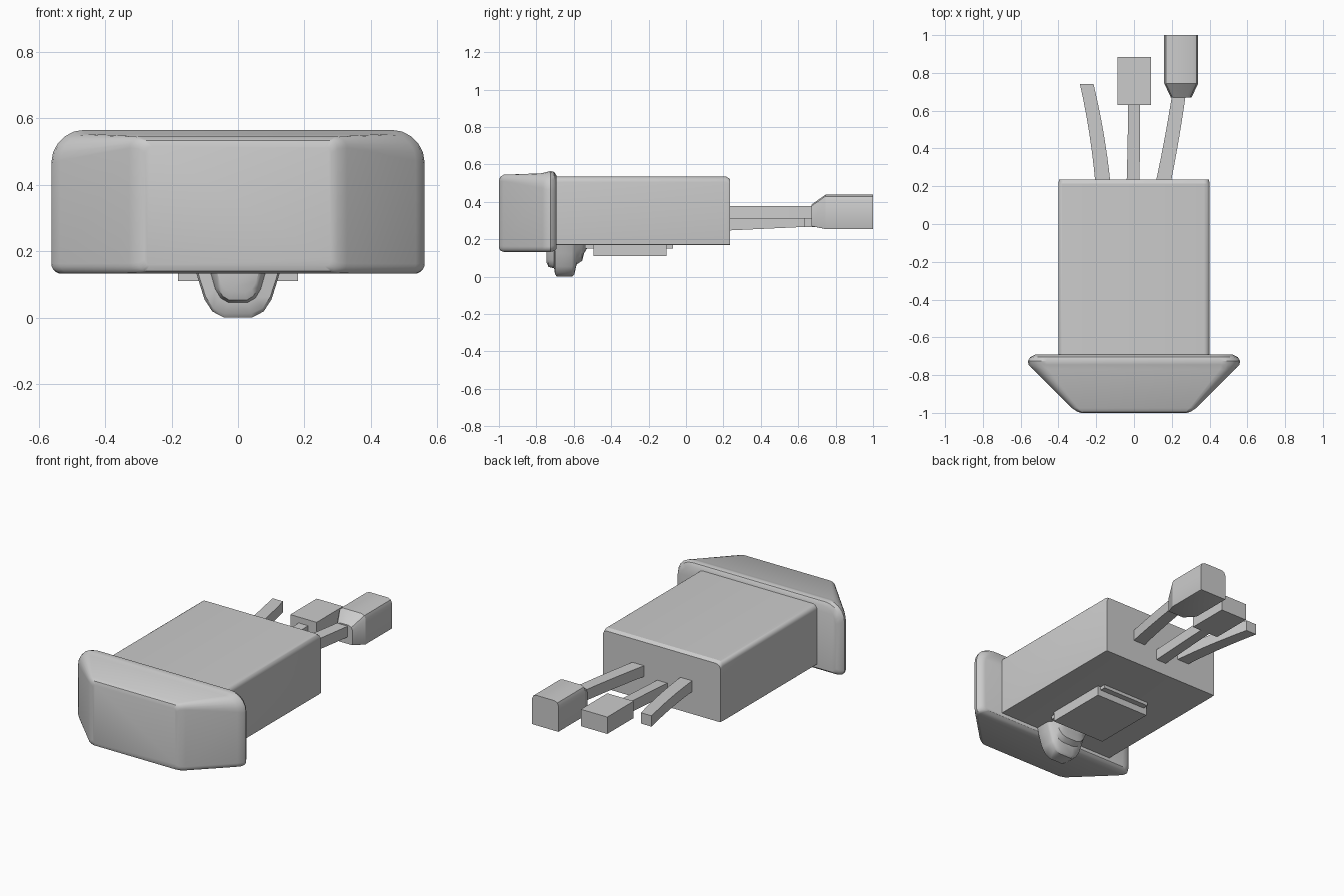
import bpy, bmesh
from math import cos, sin, pi, radians

if "Cube" in bpy.data.objects:
    bpy.data.objects.remove(bpy.data.objects["Cube"])


def loft(name, rings, angle=32):
    """Skin a list of equal-length point rings and cap both ends."""
    bm = bmesh.new()
    rows = [[bm.verts.new(p) for p in ring] for ring in rings]
    n = len(rows[0])
    for a, b in zip(rows, rows[1:]):
        for i in range(n):
            j = (i + 1) % n
            bm.faces.new((a[i], a[j], b[j], b[i]))
    bm.faces.new(rows[0])
    bm.faces.new(rows[-1])
    bmesh.ops.recalc_face_normals(bm, faces=bm.faces)
    mesh = bpy.data.meshes.new(name)
    bm.to_mesh(mesh)
    bm.free()
    mesh.shade_smooth()
    mesh.set_sharp_from_angle(angle=radians(angle))
    obj = bpy.data.objects.new(name, mesh)
    bpy.context.collection.objects.link(obj)
    return obj


def section(y, x0, x1, z0, z1, rt, rb, steps=5):
    """Rounded rectangle in the xz plane, with top and bottom radii."""
    pts = []
    corners = ((x1 - rt, z1 - rt, rt, 0), (x0 + rt, z1 - rt, rt, 1),
               (x0 + rb, z0 + rb, rb, 2), (x1 - rb, z0 + rb, rb, 3))
    for cx, cz, r, q in corners:
        for k in range(steps + 1):
            a = (q + k / steps) * pi / 2
            pts.append((cx + r * cos(a), y, cz + r * sin(a)))
    return pts


def box(name, x0, x1, y0, y1, z0, z1):
    rings = [[(x0, y, z0), (x1, y, z0), (x1, y, z1), (x0, y, z1)] for y in (y0, y1)]
    return loft(name, rings)


# Main housing
loft("housing", [section(y, -w, w, 0.17, t, 0.03, 0.004) for y, w, t in
                 ((-0.72, 0.40, 0.535), (0.215, 0.40, 0.535), (0.235, 0.397, 0.522))])

# Flared front cap: y, half width, bottom, top, top radius, bottom radius
cap = [(-1.0, 0.28, 0.155, 0.515, 0.02, 0.02),
       (-0.994, 0.30, 0.14, 0.533, 0.025, 0.025),
       (-0.975, 0.328, 0.133, 0.545, 0.035, 0.03),
       (-0.77, 0.535, 0.132, 0.553, 0.08, 0.03),
       (-0.745, 0.558, 0.132, 0.56, 0.095, 0.03),
       (-0.725, 0.562, 0.132, 0.565, 0.1, 0.03),
       (-0.705, 0.55, 0.138, 0.56, 0.1, 0.03),
       (-0.692, 0.525, 0.15, 0.54, 0.09, 0.03)]
loft("front_cap", [section(y, -w, w, b, t, rt, rb) for y, w, b, t, rt, rb in cap])

# Latch tab under the cap: y, half width at top, bottom height
tab = [(-0.745, 0.075, 0.075), (-0.735, 0.085, 0.052), (-0.705, 0.095, 0.045),
       (-0.70, 0.135, 0.012), (-0.69, 0.14, 0.0), (-0.61, 0.14, 0.0),
       (-0.597, 0.135, 0.012), (-0.585, 0.125, 0.065), (-0.555, 0.12, 0.085),
       (-0.545, 0.115, 0.125), (-0.53, 0.11, 0.15)]
shape = [(-1, 1), (-0.88, 0.7), (-0.72, 0.3), (-0.55, 0.1), (-0.3, 0)]
shape += [(-u, v) for u, v in reversed(shape)]
loft("latch_tab", [[(u * w, y, b + v * (0.18 - b)) for u, v in shape]
                   for y, w, b in tab], 40)

# Raised plate on the underside with its ledge
box("bottom_plate", -0.18, 0.18, -0.495, -0.105, 0.11, 0.18)
box("plate_ledge", -0.16, 0.16, -0.54, -0.07, 0.15, 0.18)


# Three square leads leaving the back: start x, bend, end x, end y, start z, end z, widths
def lead(name, xa, xm, xb, yb, za, zb, wa, wb):
    rings = []
    for k in range(9):
        t = k / 8
        x = (1 - t) ** 2 * xa + 2 * t * (1 - t) * xm + t * t * xb
        y = 0.22 + t * (yb - 0.22)
        z = za + t * (zb - za)
        w = wa + t * (wb - wa)
        h = 0.033
        rings.append([(x - w, y, z - h), (x + w, y, z - h), (x + w, y, z + h), (x - w, y, z + h)])
    loft(name, rings)


lead("lead_left", -0.165, -0.19, -0.25, 0.74, 0.34, 0.34, 0.04, 0.036)
lead("lead_middle", -0.005, 0.0, 0.0, 0.65, 0.28, 0.30, 0.034, 0.031)
lead("lead_right", 0.155, 0.205, 0.24, 0.70, 0.345, 0.345, 0.04, 0.036)

# Connectors on the ends of two leads
box("connector_middle", -0.088, 0.09, 0.63, 0.885, 0.265, 0.368)
plug = [(0.67, 0.055, 0.27, 0.385), (0.745, 0.09, 0.255, 0.438), (1.0, 0.09, 0.255, 0.438)]
loft("connector_right", [section(y, 0.25 - w, 0.25 + w, b, t, 0.028, 0.003, 2)
                         for y, w, b, t in plug], 25)
